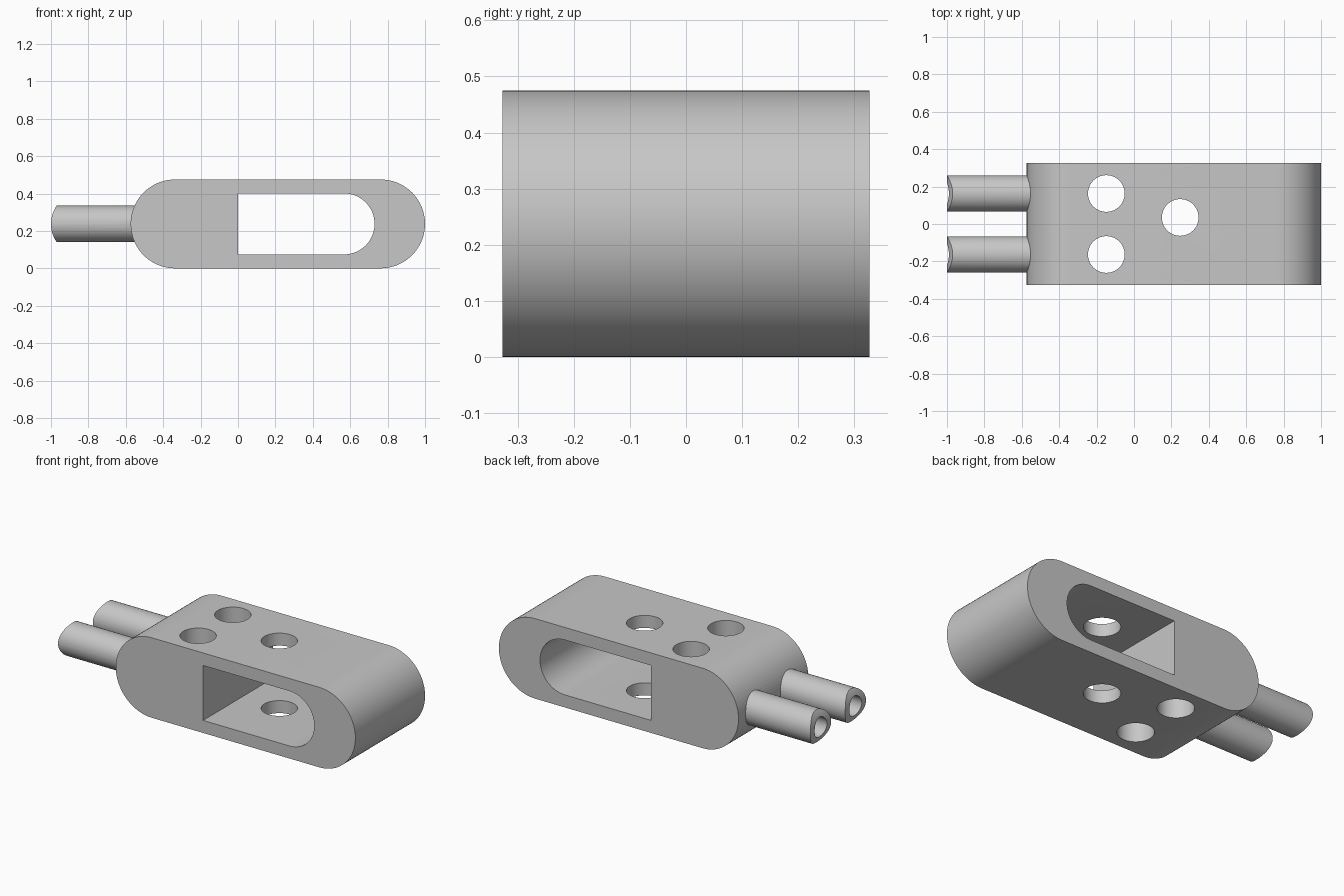
import bpy
import math
from math import cos, sin, pi
from mathutils import Matrix

if "Cube" in bpy.data.objects:
    bpy.data.objects.remove(bpy.data.objects["Cube"], do_unlink=True)

HEIGHT = 0.475
MID = HEIGHT / 2
HALF_DEPTH = 0.327
PEG_Y = 0.163
HOLE_RADIUS = 0.098

grey = bpy.data.materials.new("plain grey")
grey.use_nodes = True
colour = (0.57, 0.57, 0.57, 1)
grey.diffuse_color = colour
grey.node_tree.nodes["Principled BSDF"].inputs["Base Color"].default_value = colour


def arc(x, radius, start, end, steps=40):
    """Points of an arc centred at mid height."""
    angles = [start + (end - start) * i / steps for i in range(steps + 1)]
    return [(x + radius * cos(a), MID + radius * sin(a)) for a in angles]


def prism(name, profile, half_depth):
    """Extrude an x-z profile evenly along y."""
    n = len(profile)
    verts = [(x, y, z) for y in (-half_depth, half_depth) for x, z in profile]
    faces = [tuple(range(n)), tuple(reversed(range(n, 2 * n)))]
    faces += [(i, i + n, (i + 1) % n + n, (i + 1) % n) for i in range(n)]
    mesh = bpy.data.meshes.new(name)
    mesh.from_pydata(verts, [], faces)
    mesh.materials.append(grey)
    obj = bpy.data.objects.new(name, mesh)
    bpy.context.collection.objects.link(obj)
    return obj


def cylinder(name, radius, length, location, along_x=False):
    bpy.ops.mesh.primitive_cylinder_add(vertices=64, radius=radius, depth=length,
                                        location=location)
    obj = bpy.context.object
    obj.name = name
    if along_x:
        obj.data.transform(Matrix.Rotation(pi / 2, 4, "Y"))
    obj.data.materials.append(grey)
    return obj


def boolean(target, tool, operation):
    """Apply a boolean and discard the tool."""
    tool.hide_render = True
    mod = target.modifiers.new(operation, "BOOLEAN")
    mod.object, mod.operation, mod.solver = tool, operation, "EXACT"
    bpy.ops.object.select_all(action="DESELECT")
    bpy.context.view_layer.objects.active = target
    target.select_set(True)
    bpy.ops.object.modifier_apply(modifier=mod.name)
    bpy.data.objects.remove(tool, do_unlink=True)


# Rounded body block
body = prism("body",
             arc(1 - MID, MID, -pi / 2, pi / 2) + arc(-0.574 + MID, MID, pi / 2, 3 * pi / 2),
             HALF_DEPTH)

# Pegs with tips rounded in side profile
tip_radius = 0.17
for side in (-1, 1):
    peg = cylinder("peg", 0.0975, 0.75, (-0.7, side * PEG_Y, MID), along_x=True)
    tip = prism("tip_shape",
                arc(-1 + tip_radius, tip_radius, pi / 2, 3 * pi / 2)
                + [(-0.38, MID - tip_radius), (-0.38, MID + tip_radius)], 0.5)
    boolean(peg, tip, "INTERSECT")
    boolean(body, peg, "UNION")

# Slot through the depth, square at one end and round at the other
slot_radius = 0.163
slot = prism("slot_cutter",
             arc(0.73 - slot_radius, slot_radius, -pi / 2, pi / 2)
             + [(0, MID + slot_radius), (0, MID - slot_radius)], 0.5)
boolean(body, slot, "DIFFERENCE")

# Vertical holes
for x, y in ((-0.148, PEG_Y), (-0.148, -PEG_Y), (0.247, 0.035)):
    boolean(body, cylinder("hole_cutter", HOLE_RADIUS, 1, (x, y, MID)), "DIFFERENCE")

# Bores running through the pegs to the vertical holes
for side in (-1, 1):
    bore = cylinder("bore_cutter", 0.058, 1, (-0.65, side * PEG_Y, MID), along_x=True)
    boolean(body, bore, "DIFFERENCE")

bpy.ops.object.select_all(action="DESELECT")
bpy.context.view_layer.objects.active = body
body.select_set(True)
bpy.ops.object.shade_smooth_by_angle(angle=math.radians(30))
